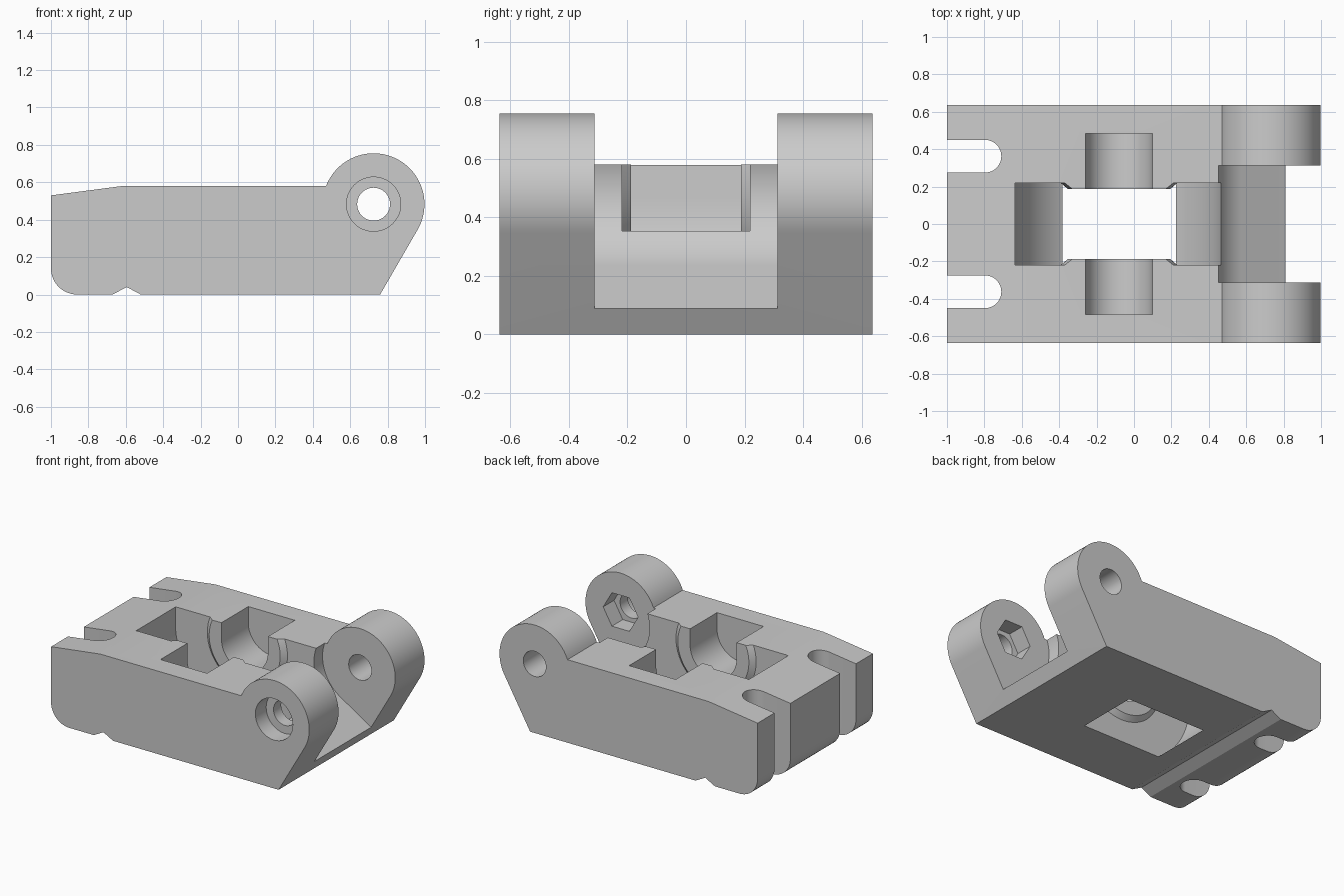
import bpy, math

cube = bpy.data.objects.get("Cube")
if cube:
    bpy.data.objects.remove(cube, do_unlink=True)

grey = bpy.data.materials.new("plain grey")
grey.use_nodes = True
COLOUR = (0.6, 0.6, 0.6, 1)
grey.diffuse_color = COLOUR
grey.node_tree.nodes["Principled BSDF"].inputs["Base Color"].default_value = COLOUR


def arc(cx, cz, r, start, end, n=32):
    """Points on an arc, angles in degrees."""
    angles = [math.radians(start + (end - start) * i / n) for i in range(n + 1)]
    return [(cx + r * math.cos(a), cz + r * math.sin(a)) for a in angles]


def loft(name, rings):
    """Solid joining rings of matching 3D points, capped at both ends."""
    n = len(rings[0])
    verts = [p for ring in rings for p in ring]
    faces = [tuple(range(n))[::-1], tuple(range(len(verts) - n, len(verts)))]
    for k in range(len(rings) - 1):
        for i in range(n):
            j = (i + 1) % n
            faces.append((k * n + i, k * n + j, k * n + n + j, k * n + n + i))
    mesh = bpy.data.meshes.new(name)
    mesh.from_pydata(verts, [], faces)
    mesh.materials.append(grey)
    obj = bpy.data.objects.new(name, mesh)
    bpy.context.collection.objects.link(obj)
    bpy.context.view_layer.objects.active = obj
    bpy.ops.object.select_all(action='DESELECT')
    obj.select_set(True)
    bpy.ops.object.mode_set(mode='EDIT')
    bpy.ops.mesh.select_all(action='SELECT')
    bpy.ops.mesh.normals_make_consistent(inside=False)
    bpy.ops.object.mode_set(mode='OBJECT')
    return obj


def extrude_y(name, profile, y0, y1):
    return loft(name, [[(x, y, z) for x, z in profile] for y in (y0, y1)])


def extrude_z(name, profile, z0, z1):
    return loft(name, [[(x, y, z) for x, y in profile] for z in (z0, z1)])


def combine(target, tool, operation='DIFFERENCE'):
    mod = target.modifiers.new(tool.name, 'BOOLEAN')
    mod.operation, mod.solver, mod.object = operation, 'EXACT', tool
    bpy.context.view_layer.objects.active = target
    bpy.ops.object.modifier_apply(modifier=mod.name)
    bpy.data.objects.remove(tool, do_unlink=True)


HINGE = (0.725, 0.483)
AXLE = (-0.08, 0.467)
WIDTH = 0.637

# Side profile of the block, with the round hinge ear, foot groove and rounded toe
outline = [(-1, 0.53), (-0.62, 0.58)]
outline += arc(*HINGE, 0.272, 159, -30, 48)
outline += [(0.76, 0), (-0.52, 0), (-0.595, 0.04), (-0.67, 0)]
outline += arc(-0.86, 0.14, 0.14, 270, 180, 12)
body = extrude_y("hinge_block", outline, -WIDTH, WIDTH)

# Gap between the ears: concave round back running into a sloping floor
gap = [(0.452, 1)] + arc(*HINGE, 0.29, 160, 238) + [(0.81, 0.088), (1.3, 0.088), (1.3, 1)]
combine(body, extrude_y("gap_cutter", gap, -0.313, 0.313))

# Round wheel pocket with a raised conical boss on each side wall
pocket = [(AXLE[0] + 0.557, 1)] + arc(*AXLE, 0.557, 0, -180, 64) + [(AXLE[0] - 0.557, 1)]
wheel = extrude_y("pocket_cutter", pocket, -0.218, 0.218)
for side in (-1, 1):
    boss = loft("boss", [[(x, side * y, z) for x, z in arc(*AXLE, r, 0, 354, 59)]
                         for r, y in ((0.275, 0.188), (0.31, 0.218), (0.31, 0.26))])
    combine(wheel, boss)
combine(body, wheel)

# Open-topped axle cradle
cradle = [(AXLE[0] + 0.18, 1)] + arc(*AXLE, 0.18, 0, -180) + [(AXLE[0] - 0.18, 1)]
combine(body, extrude_y("cradle_cutter", cradle, -0.485, 0.485))

# Pair of round-ended slots in the narrow end
for side in (-1, 1):
    y = side * 0.3625
    slot = [(-1.2, y - 0.0875)] + arc(-0.797, y, 0.0875, -90, 90, 24) + [(-1.2, y + 0.0875)]
    combine(body, extrude_z("slot_cutter", slot, -0.2, 1))

# Hinge pin hole, screw head recess outside and hexagonal nut recess inside
for name, r, sides, y0, y1 in (("pin_cutter", 0.088, 40, -1, 1),
                               ("screw_head_cutter", 0.145, 48, -1, -0.517),
                               ("nut_cutter", 0.135, 6, -0.433, -0.2)):
    ring = arc(*HINGE, r, 0, 360 - 360 / sides, sides - 1)
    combine(body, extrude_y(name, ring, y0, y1))

bpy.ops.object.select_all(action='DESELECT')
body.select_set(True)
bpy.context.view_layer.objects.active = body
bpy.ops.object.shade_smooth_by_angle(angle=math.radians(25))
